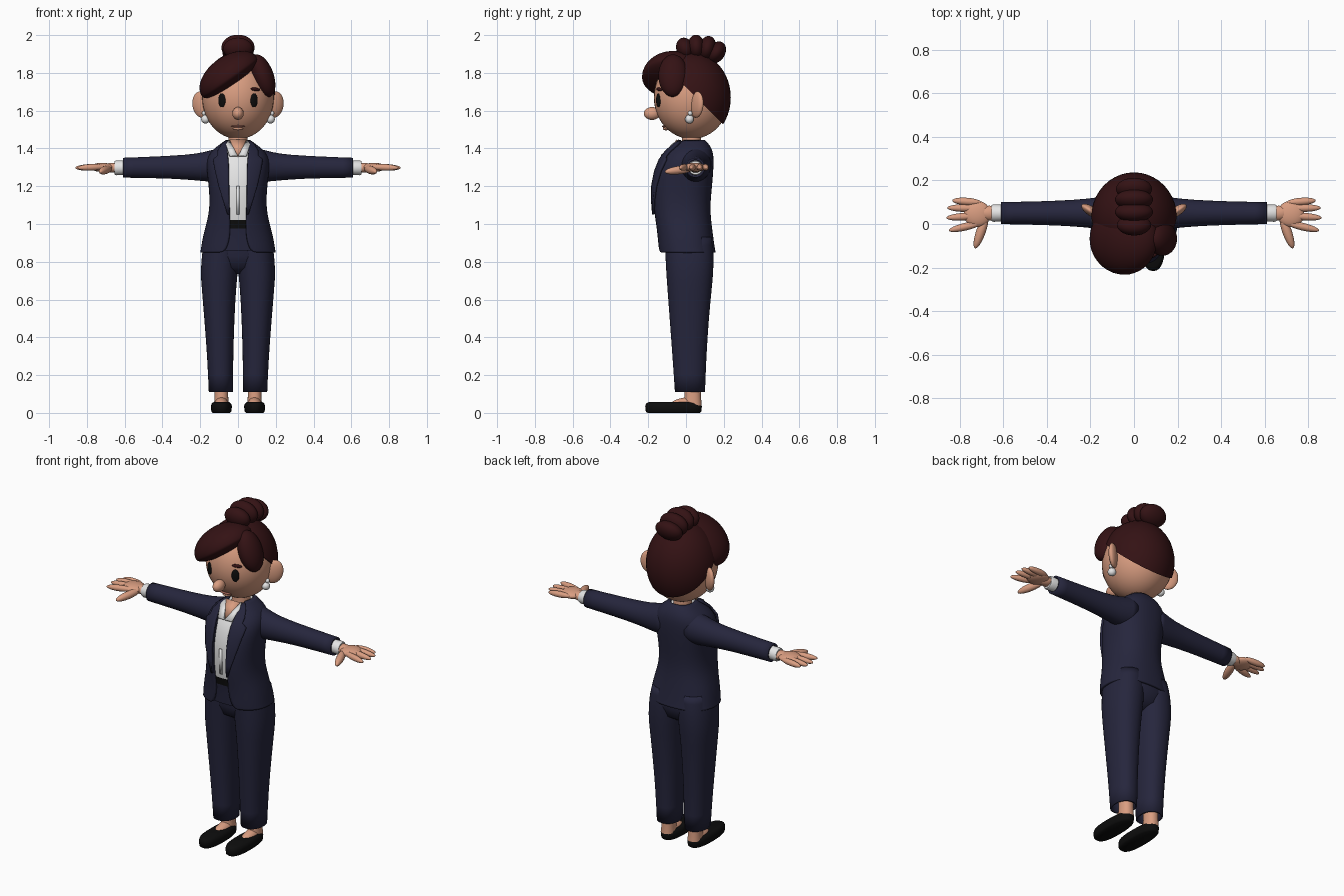
import bpy, bmesh, math
from mathutils import Matrix, Vector

cube = bpy.data.objects.get("Cube")
if cube:
    bpy.data.objects.remove(cube, do_unlink=True)


def material(name, rgb):
    m = bpy.data.materials.new(name)
    m.use_nodes = True
    m.diffuse_color = (*rgb, 1)
    bsdf = m.node_tree.nodes["Principled BSDF"]
    bsdf.inputs["Base Color"].default_value = (*rgb, 1)
    bsdf.inputs["Roughness"].default_value = 0.7
    return m


SKIN = material("skin", (0.70, 0.34, 0.22))
HAIR = material("dark_red_hair", (0.034, 0.006, 0.007))
SUIT = material("navy_suit", (0.019, 0.019, 0.046))
WHITE = material("white_shirt", (0.78, 0.78, 0.78))
BLACK = material("black", (0.004, 0.004, 0.004))
LIP = material("lip", (0.42, 0.15, 0.11))


def finish(name, bm, mats, mirror=False, subsurf=0, thick=0, offset=-1, rule=None):
    bmesh.ops.recalc_face_normals(bm, faces=bm.faces)
    for f in bm.faces:
        f.smooth = True
        if rule:
            f.material_index = rule(f.calc_center_median())
    mesh = bpy.data.meshes.new(name)
    bm.to_mesh(mesh)
    bm.free()
    mesh.set_sharp_from_angle(angle=math.radians(50))
    ob = bpy.data.objects.new(name, mesh)
    bpy.context.collection.objects.link(ob)
    for m in mats:
        mesh.materials.append(m)
    if subsurf:
        s = ob.modifiers.new("Smooth", "SUBSURF")
        s.levels = s.render_levels = subsurf
    if thick:
        s = ob.modifiers.new("Thickness", "SOLIDIFY")
        s.thickness, s.offset = thick, offset
    if mirror:
        ob.modifiers.new("Mirror", "MIRROR").use_mirror_merge = False
    return ob


def blob(name, mat, centre, radii, turn=(0, 0, 0), mirror=False, under=1, cut=None):
    """Ellipsoid; 'under' flattens its lower half, 'cut' keeps one side of a plane."""
    bm = bmesh.new()
    bmesh.ops.create_uvsphere(bm, u_segments=40, v_segments=24, radius=1)
    for v in bm.verts:
        if v.co.z < 0:
            v.co.z *= under
    spin = Matrix.Identity(4)
    for axis, angle in zip("XYZ", turn):
        spin = Matrix.Rotation(math.radians(angle), 4, axis) @ spin
    bm.transform(Matrix.Translation(centre) @ spin @ Matrix.Diagonal((*radii, 1)))
    if cut:
        geom = bm.verts[:] + bm.edges[:] + bm.faces[:]
        res = bmesh.ops.bisect_plane(bm, geom=geom, plane_co=cut[0], plane_no=cut[1], clear_inner=True)
        edges = [e for e in res["geom_cut"] if isinstance(e, bmesh.types.BMEdge)]
        bmesh.ops.holes_fill(bm, edges=edges)
    return finish(name, bm, [mat], mirror)


def digit(name, start, end, radius):
    """Stretched ellipsoid between two points, on both hands."""
    a, b = Vector(start), Vector(end)
    bm = bmesh.new()
    bmesh.ops.create_uvsphere(bm, u_segments=16, v_segments=12, radius=1)
    turn = (b - a).to_track_quat("Z", "Y").to_matrix().to_4x4()
    size = Matrix.Diagonal((radius, radius, (b - a).length / 2, 1))
    bm.transform(Matrix.Translation((a + b) / 2) @ turn @ size)
    finish(name, bm, [SKIN], True)


def loft(name, rings, mats, closed=True, caps=False, **kw):
    bm = bmesh.new()
    rows = [[bm.verts.new(p) for p in ring] for ring in rings]
    n = len(rows[0])
    for a, b in zip(rows, rows[1:]):
        for i in range(n if closed else n - 1):
            j = (i + 1) % n
            bm.faces.new((a[i], a[j], b[j], b[i]))
    if caps:
        bm.faces.new(rows[0])
        bm.faces.new(rows[-1])
    return finish(name, bm, mats, **kw)


def power(v, p):
    return math.copysign(abs(v) ** p, v)


def oval(x, y, z, rx, ry, p=0.9, n=32):
    turns = [2 * math.pi * i / n for i in range(n)]
    return [(x + rx * power(math.cos(t), p), y + ry * power(math.sin(t), p), z) for t in turns]


def sleeve_ring(x, z, rz, ry):
    return [(x, py, pz) for px, py, pz in
            [(x, 0.05 + ry * math.cos(t), z + rz * math.sin(t))
             for t in [2 * math.pi * i / 24 for i in range(24)]]]


def plate(name, mat, points, thick, mirror=False):
    bm = bmesh.new()
    bm.faces.new([bm.verts.new(p) for p in points])
    finish(name, bm, [mat], mirror, thick=thick, offset=0)


# Torso sections: height, half width, front, back, half opening
TORSO = [
    (0.85, 0.200, -0.145, 0.157, 0.085), (0.865, 0.197, -0.148, 0.154, 0.062),
    (0.92, 0.189, -0.151, 0.146, 0.046), (0.98, 0.174, -0.157, 0.138, 0.042),
    (1.05, 0.155, -0.170, 0.130, 0.046), (1.12, 0.150, -0.176, 0.130, 0.048),
    (1.20, 0.155, -0.176, 0.138, 0.050), (1.28, 0.165, -0.160, 0.145, 0.050),
    (1.34, 0.168, -0.136, 0.147, 0.053), (1.385, 0.145, -0.105, 0.143, 0.058),
    (1.42, 0.100, -0.070, 0.125, 0.060), (1.445, 0.064, -0.035, 0.100, 0.052)]
P = 0.85


def section(z):
    for a, b in zip(TORSO, TORSO[1:]):
        if z <= b[0]:
            t = (z - a[0]) / (b[0] - a[0])
            return [u + (v - u) * t for u, v in zip(a, b)]
    return TORSO[-1]


def torso_arc(row, x0, x1=None, n=40, grow=0.0):
    """Points round a section from half width x0 to x1, or all the way round."""
    z, w, front, back, _ = row
    w, mid, depth = w + grow, (front + back) / 2, (back - front) / 2 + grow
    start = math.asin((x0 / w) ** (1 / P))
    end = math.asin(min(1, x1 / w) ** (1 / P)) if x1 else 2 * math.pi - start
    angles = [start + (end - start) * i / n for i in range(n + 1)]
    return [(w * power(math.sin(t), P), mid - depth * power(math.cos(t), P), z) for t in angles]


# Jacket, lapels and sleeves
loft("jacket", [torso_arc(r, r[4]) for r in TORSO], [SUIT], closed=False, subsurf=1, thick=0.012)
LAPEL = [(1.05, 0.054), (1.12, 0.075), (1.20, 0.100), (1.28, 0.119), (1.34, 0.130),
         (1.36, 0.105), (1.385, 0.105), (1.42, 0.085), (1.44, 0.062)]
loft("lapel", [torso_arc(section(z), section(z)[4] - 0.002, x, 6, 0.007) for z, x in LAPEL],
     [SUIT], closed=False, mirror=True, thick=0.012, offset=0)
SLEEVE = [(0.08, 1.315, 0.092, 0.085), (0.14, 1.307, 0.086, 0.078), (0.21, 1.301, 0.071, 0.066),
          (0.35, 1.301, 0.061, 0.057), (0.50, 1.299, 0.056, 0.053), (0.61, 1.298, 0.053, 0.051)]
loft("sleeve", [sleeve_ring(*r) for r in SLEEVE], [SUIT], mirror=True, subsurf=1, thick=0.012)
CUFF = [(0.58, 1.298, 0.037, 0.037), (0.645, 1.297, 0.039, 0.040), (0.655, 1.297, 0.035, 0.036)]
loft("shirt_cuff", [sleeve_ring(*r) for r in CUFF], [WHITE], caps=True, mirror=True)

# Shirt, belt and trouser top share one inner body
heights = [0.86, 0.92, 0.975, 1.02, 1.08, 1.15, 1.22, 1.29, 1.34, 1.385, 1.42]
loft("shirt_and_belt", [torso_arc(section(z), 0, grow=-0.014)[:-1] for z in heights],
     [SUIT, BLACK, WHITE], caps=True,
     rule=lambda c: 0 if c.z < 0.97 else 1 if c.z < 1.02 else 2)
plate("shirt_placket", WHITE, [(-0.008, -0.159, 1.05), (0.008, -0.159, 1.05),
                               (0.008, -0.165, 1.2), (-0.008, -0.165, 1.2)], 0.006)
plate("open_neck", SKIN, [(-0.045, -0.046, 1.445), (0.045, -0.046, 1.445), (0, -0.122, 1.355)], 0.008)
plate("shirt_collar", WHITE, [(0.048, -0.035, 1.445), (0.064, -0.073, 1.42),
                              (0.045, -0.124, 1.36), (0.003, -0.130, 1.362)], 0.009, True)

# Trousers: height, x, half width, y, half depth
LEG = [(0.11, 0.091, 0.064, 0.021, 0.080), (0.30, 0.094, 0.069, 0.018, 0.090),
       (0.50, 0.099, 0.080, 0.017, 0.104), (0.66, 0.101, 0.091, 0.019, 0.118),
       (0.74, 0.100, 0.099, 0.020, 0.125), (0.85, 0.092, 0.099, 0.019, 0.129),
       (0.93, 0.085, 0.090, 0.010, 0.125)]
loft("trouser_leg", [oval(x, y, z, rx, ry) for z, x, rx, y, ry in LEG],
     [SUIT], mirror=True, subsurf=1, thick=0.01)
loft("trouser_seat", [oval(0, 0.019, z, w, d) for z, w, d in
                      [(0.735, 0.06, 0.05), (0.77, 0.13, 0.105), (0.83, 0.18, 0.125), (0.93, 0.165, 0.125)]],
     [SUIT], caps=True)

# Feet and flat shoes
SHOE = [(0, 0.046, 0.138), (0.008, 0.053, 0.147), (0.035, 0.056, 0.150), (0.05, 0.051, 0.145), (0.058, 0.040, 0.130)]
loft("shoe", [oval(0.088, -0.066, z, w, d, 0.8) for z, w, d in SHOE], [BLACK], mirror=True, caps=True)
blob("instep", SKIN, (0.088, -0.005, 0.045), (0.036, 0.085, 0.036), (8, 0, 0), True)
loft("ankle", [oval(0.088, 0.036, z, w, w * 1.2) for z, w in [(0.04, 0.039), (0.09, 0.036), (0.16, 0.036)]],
     [SKIN], mirror=True, caps=True)

# Hands
blob("wrist", SKIN, (0.665, 0.05, 1.298), (0.05, 0.034, 0.026), mirror=True)
blob("palm", SKIN, (0.72, 0.046, 1.300), (0.062, 0.060, 0.024), mirror=True)
for i, (y0, y1, tip) in enumerate([(-0.005, -0.030, 0.85), (0.030, 0.028, 0.862),
                                   (0.062, 0.074, 0.858), (0.088, 0.108, 0.835)]):
    digit(f"finger_{i + 1}", (0.70, y0 + 0.01, 1.303), (tip, y1, 1.297), 0.0175)
digit("thumb", (0.675, 0.045, 1.296), (0.730, -0.112, 1.276), 0.022)

# Head
loft("neck", [oval(0, 0.03, z, r, r, 1) for z, r in [(1.36, 0.056), (1.44, 0.050), (1.53, 0.052)]], [SKIN], caps=True)
blob("head", SKIN, (0, 0.03, 1.67), (0.19, 0.2, 0.22))
blob("nose", SKIN, (0, -0.180, 1.585), (0.030, 0.043, 0.034))
blob("mouth", LIP, (0, -0.115, 1.517), (0.036, 0.012, 0.006))
blob("lower_lip", SKIN, (0, -0.106, 1.506), (0.026, 0.017, 0.010))
blob("eye", BLACK, (0.085, -0.146, 1.655), (0.021, 0.009, 0.037), (0, 0, 28), True)
blob("eyebrow", HAIR, (0.092, -0.141, 1.713), (0.028, 0.010, 0.009), (0, 6, 28), True)
blob("ear", SKIN, (0.195, 0.058, 1.632), (0.053, 0.022, 0.070), (0, 12, 33), True)
blob("earring", WHITE, (0.172, 0.018, 1.555), (0.023, 0.023, 0.023), mirror=True)
blob("earring_stud", WHITE, (0.180, 0.022, 1.586), (0.012, 0.012, 0.012), mirror=True)

# Hair: cap, swept fringe, side lock and lobed bun
blob("hair_cap", HAIR, (0, 0.03, 1.67), (0.197, 0.207, 0.24), cut=((0, 0, 1.725), (0, 1, 1)))
blob("fringe", HAIR, (-0.043, -0.068, 1.778), (0.180, 0.165, 0.112), (0, -35, 0), under=0.45)
blob("side_lock", HAIR, (0.130, -0.068, 1.785), (0.058, 0.078, 0.118), (0, -20, 0))
for i, (y, z, tilt, size) in enumerate([(-0.005, 1.928, 18, 0.9), (0.055, 1.936, 4, 1),
                                        (0.112, 1.930, -14, 1), (0.160, 1.908, -34, 0.95)]):
    blob(f"bun_lobe_{i + 1}", HAIR, (0, y, z), (0.087 * size, 0.046, 0.066 * size), (tilt, 0, 0))
